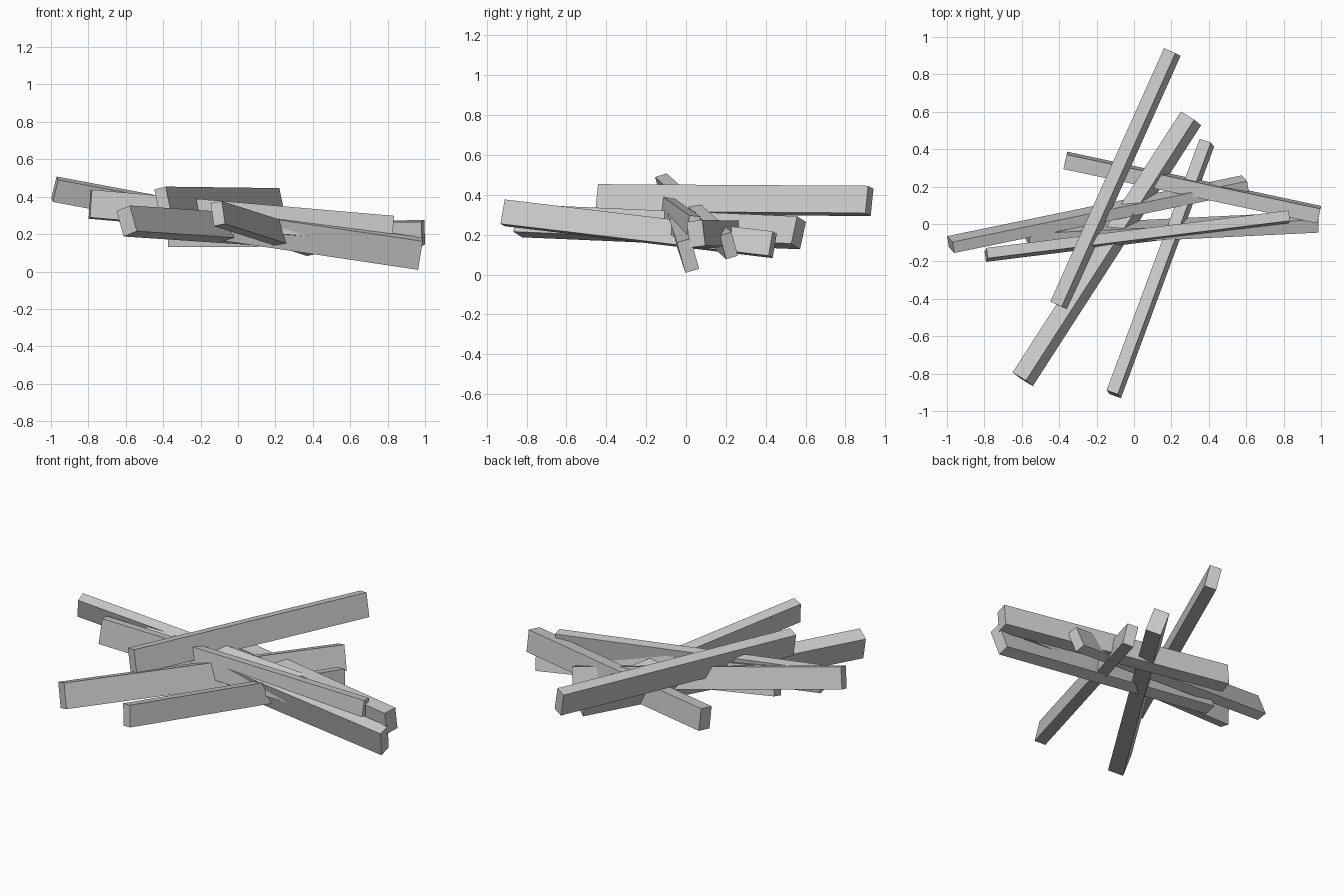
import bpy, math
from mathutils import Vector, Matrix

if "Cube" in bpy.data.objects:
    bpy.data.objects.remove(bpy.data.objects["Cube"])


def beam(name, start, end, width, height, lean):
    """Square-cut beam between two end centres; lean tips its top to the left of its direction."""
    a, b = Vector(start), Vector(end)
    along = (b - a).normalized()
    left = Vector((0, 0, 1)).cross(along).normalized()
    up = along.cross(left)
    r = math.radians(lean)
    top = up * math.cos(r) + left * math.sin(r)
    side = top.cross(along)
    bpy.ops.mesh.primitive_cube_add(size=1)
    ob = bpy.context.object
    ob.name = name
    scale = Matrix.Diagonal(((b - a).length, width, height, 1))
    rot = Matrix((along, side, top)).transposed().to_4x4()
    ob.data.transform(rot @ scale)
    ob.location = (a + b) / 2
    return ob


# beams running front to back
beam("top_beam", (-0.403, -0.435, 0.378), (0.205, 0.92, 0.37), 0.068, 0.14, 13)
beam("wide_beam", (-0.595, -0.83, 0.27), (0.305, 0.565, 0.21), 0.088, 0.145, 19)
beam("front_beam", (-0.108, -0.91, 0.31), (0.39, 0.435, 0.15), 0.064, 0.125, 11)

# beams running left to right
beam("back_beam", (-0.367, 0.34, 0.20), (0.99, 0.05, 0.205), 0.08, 0.13, -7)
beam("long_sloping_beam", (-0.98, -0.11, 0.44), (0.595, 0.215, 0.145), 0.062, 0.125, -17)
beam("tall_beam", (-0.57, -0.065, 0.325), (0.975, 0.01, 0.095), 0.072, 0.16, -16)
beam("slim_beam", (-0.79, -0.165, 0.36), (0.825, 0.035, 0.22), 0.056, 0.15, 7)
